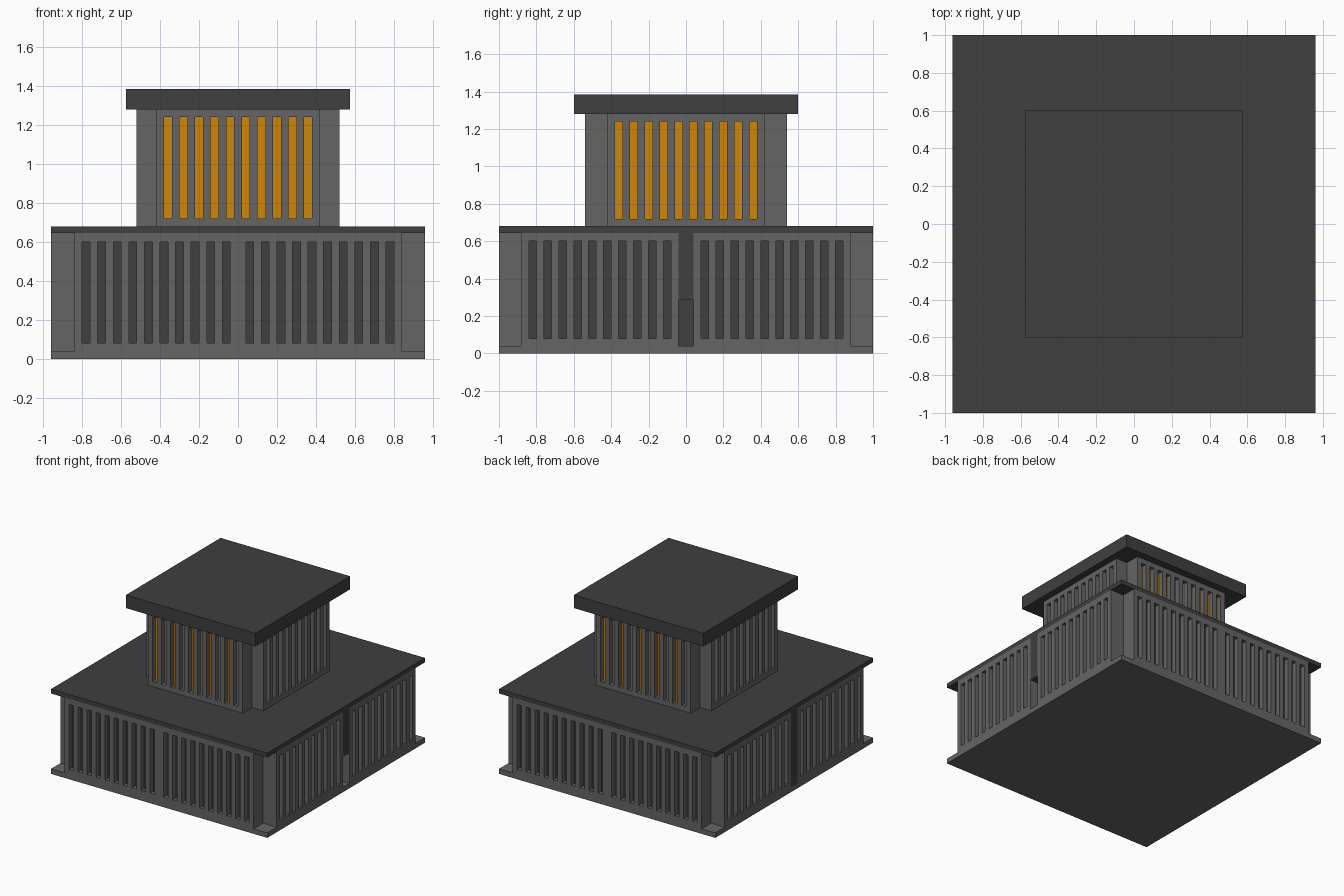
import bpy, bmesh
from mathutils import Matrix, Vector
from math import radians

if "Cube" in bpy.data.objects:
    bpy.data.objects.remove(bpy.data.objects["Cube"])


def material(name, rgb):
    m = bpy.data.materials.new(name)
    m.diffuse_color = (*rgb, 1)
    m.use_nodes = True
    m.node_tree.nodes["Principled BSDF"].inputs["Base Color"].default_value = m.diffuse_color
    return m


GREY = material("wall_grey", (0.13, 0.13, 0.13))
DARK = material("dark_grey", (0.05, 0.05, 0.05))
ORANGE = material("glow_orange", (0.62, 0.24, 0.004))
DEPTH = 0.04


def finish(name, bm, mats):
    bmesh.ops.recalc_face_normals(bm, faces=bm.faces)
    me = bpy.data.meshes.new(name)
    bm.to_mesh(me)
    bm.free()
    for m in mats:
        me.materials.append(m)
    ob = bpy.data.objects.new(name, me)
    bpy.context.collection.objects.link(ob)
    return ob


def box(name, x0, x1, y0, y1, z0, z1, *mats):
    bm = bmesh.new()
    size = Vector((x1 - x0, y1 - y0, z1 - z0))
    mid = Vector((x0 + x1, y0 + y1, z0 + z1)) / 2
    bmesh.ops.create_cube(bm, size=1, matrix=Matrix.Translation(mid) @ Matrix.Diagonal((*size, 1)))
    return finish(name, bm, mats)


def cross_core(name, hx, hy, nx, ny, z0, z1, liner):
    """Plus-shaped block; its four outer faces carry the liner colour."""
    ox, oy = hx - DEPTH, hy - DEPTH
    q = [(ox, -ny), (ox, ny), (nx, ny), (nx, oy), (-nx, oy), (-nx, ny),
         (-ox, ny), (-ox, -ny), (-nx, -ny), (-nx, -oy), (nx, -oy), (nx, -ny)]
    bm = bmesh.new()
    base = bm.faces.new([bm.verts.new((x, y, z0)) for x, y in q])
    top = bmesh.ops.extrude_face_region(bm, geom=[base])["geom"]
    bmesh.ops.translate(bm, vec=(0, 0, z1 - z0), verts=[v for v in top if isinstance(v, bmesh.types.BMVert)])
    for f in bm.faces:
        c = f.calc_center_median()
        if abs(abs(c.x) - ox) < 1e-4 or abs(abs(c.y) - oy) < 1e-4:
            f.material_index = 1
    return finish(name, bm, [GREY, liner])


def slotted_panel(name, u0, u1, slots, zs, dist, angle):
    """Wall panel with upright slots, turned about z to face outwards."""
    us = [u0] + [s + d for s in slots for d in (-0.02, 0.02)] + [u1]
    bm = bmesh.new()
    grid = [[bm.verts.new((u, -dist, z)) for z in zs] for u in us]
    for i in range(len(us) - 1):
        for j in range(3):
            if not (j == 1 and i % 2):
                bm.faces.new((grid[i][j], grid[i + 1][j], grid[i + 1][j + 1], grid[i][j + 1]))
    # extrude inwards for the slot sides
    ext = bmesh.ops.extrude_face_region(bm, geom=bm.faces[:], use_keep_orig=True)["geom"]
    bmesh.ops.translate(bm, vec=(0, DEPTH, 0), verts=[v for v in ext if isinstance(v, bmesh.types.BMVert)])
    bmesh.ops.rotate(bm, matrix=Matrix.Rotation(radians(angle), 3, 'Z'), verts=bm.verts)
    return finish(name, bm, [GREY])


# plates
box("base_plate", -0.96, 0.96, -1, 1, 0, 0.04, GREY)
box("lower_roof", -0.96, 0.96, -1, 1, 0.645, 0.68, DARK)
box("upper_roof", -0.575, 0.575, -0.6, 0.6, 1.28, 1.385, DARK)

# lower storey
body = cross_core("lower_core", 0.96, 1.0, 0.84, 0.88, 0.04, 0.645, DARK)
zs = (0.04, 0.08, 0.6, 0.645)
half = [0.06 + 0.08 * i for i in range(10)]
for side, ang in (("front", 0), ("back", 180)):
    slots = [-s for s in reversed(half)] + half
    slotted_panel(side + "_wall", -0.84, 0.84, slots, zs, 1.0, ang)
half = [0.10 + 0.08 * i for i in range(10)]
for side, ang in (("right", 90), ("left", -90)):
    slotted_panel(side + "_wall_a", 0.04, 0.88, half, zs, 0.96, ang)
    slotted_panel(side + "_wall_b", -0.88, -0.04, [-s for s in reversed(half)], zs, 0.96, ang)

# centre strips, with a doorway under the right one
box("left_centre_strip", -0.96, -0.92, -0.04, 0.04, 0.04, 0.645, DARK)
box("right_centre_strip", 0.92, 0.96, -0.04, 0.04, 0.285, 0.645, DARK)
cutter = box("doorway_cutter", 0.88, 1.0, -0.04, 0.04, 0.0401, 0.285, GREY, DARK)
for p in cutter.data.polygons:
    p.material_index = int(p.normal.x < -0.5 or p.normal.z > 0.5)
cutter.hide_render = True
cutter.hide_set(True)
mod = body.modifiers.new("doorway", 'BOOLEAN')
mod.operation, mod.solver, mod.object = 'DIFFERENCE', 'EXACT', cutter

# upper storey with glowing slots
cross_core("upper_core", 0.52, 0.54, 0.42, 0.42, 0.68, 1.28, ORANGE)
slots = [-0.36 + 0.08 * i for i in range(10)]
for side, ang, dist in (("front", 0, 0.54), ("right", 90, 0.52), ("back", 180, 0.54), ("left", -90, 0.52)):
    slotted_panel("upper_" + side + "_wall", -0.42, 0.42, slots, (0.68, 0.72, 1.24, 1.28), dist, ang)
